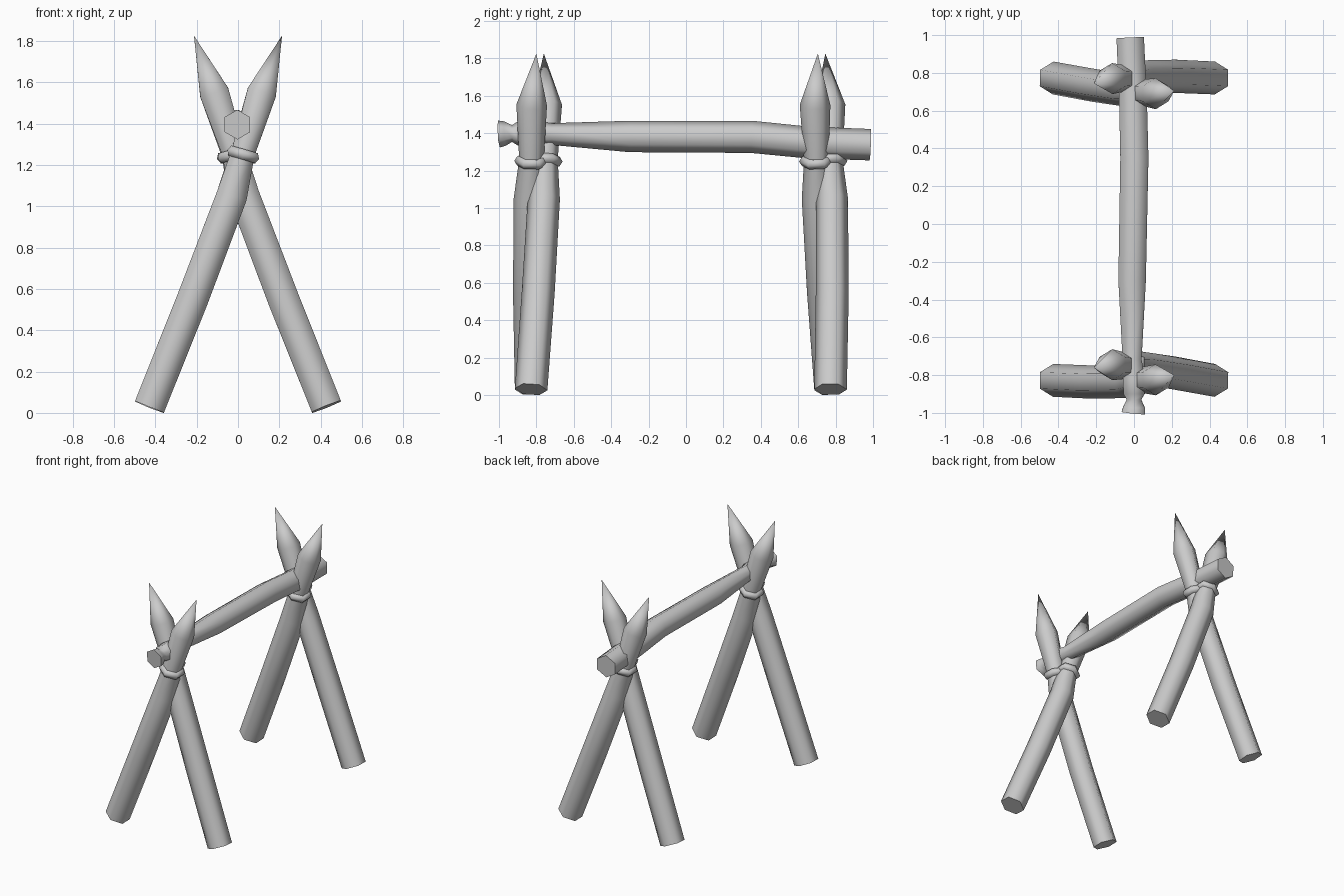
import bpy, bmesh, math
from mathutils import Vector

if "Cube" in bpy.data.objects:
    bpy.data.objects.remove(bpy.data.objects["Cube"])

wood = bpy.data.materials.new("grey_wood")
wood.diffuse_color = (0.6, 0.6, 0.6, 1)
wood.use_nodes = True
wood.node_tree.nodes["Principled BSDF"].inputs["Base Color"].default_value = wood.diffuse_color


def finish(bm, name):
    bmesh.ops.recalc_face_normals(bm, faces=bm.faces[:])
    mesh = bpy.data.meshes.new(name)
    bm.to_mesh(mesh)
    bm.free()
    mesh.materials.append(wood)
    ob = bpy.data.objects.new(name, mesh)
    bpy.context.collection.objects.link(ob)
    bpy.ops.object.select_all(action='DESELECT')
    ob.select_set(True)
    bpy.context.view_layer.objects.active = ob
    bpy.ops.object.shade_smooth_by_angle(angle=math.radians(65))
    return ob


def ring_axes(normal, up):
    """Two axes across a path, the first one as near to up as possible."""
    n = normal.normalized()
    a = (up - n * up.dot(n)).normalized()
    return a, n.cross(a)


def log(name, stations, up):
    """Six-sided log through (x, y, z, radius) stations; radius 0 makes a point."""
    bm = bmesh.new()
    pts = [Vector(s[:3]) for s in stations]
    rings = []
    for i, s in enumerate(stations):
        if s[3] == 0:
            rings.append([bm.verts.new(pts[i])] * 6)
            continue
        before = (pts[i] - pts[max(i - 1, 0)]).normalized()
        after = (pts[min(i + 1, len(pts) - 1)] - pts[i]).normalized()
        a, b = ring_axes(before + after, up)
        rings.append([bm.verts.new(pts[i] + s[3] * (a * math.cos(k * math.pi / 3)
                                                  + b * math.sin(k * math.pi / 3)))
                      for k in range(6)])
    for r, q in zip(rings, rings[1:]):
        for k in range(6):
            j = (k + 1) % 6
            quad = [r[k], r[j], q[j], q[k]]
            bm.faces.new(list(dict.fromkeys(quad)))
    for r in (rings[0], rings[-1]):
        if r[0] is not r[1]:
            bm.faces.new(r)
    return finish(bm, name)


def lashing(name, centre, normal, major=0.063, minor=0.029):
    """Chunky rope ring round a pole."""
    bm = bmesh.new()
    a, b = ring_axes(normal, Vector((0, 1, 0)))
    n = normal.normalized()
    grid = []
    for k in range(6):
        t = k * math.pi / 3
        out = a * math.cos(t) + b * math.sin(t)
        grid.append([bm.verts.new(centre + out * (major + minor * math.cos(u))
                                  + n * minor * math.sin(u))
                     for u in (m * math.pi / 3 for m in range(6))])
    for k in range(6):
        for m in range(6):
            p, q = grid[k], grid[(k + 1) % 6]
            bm.faces.new((p[m], q[m], q[(m + 1) % 6], p[(m + 1) % 6]))
    return finish(bm, name)


# Sharpened poles of one crossed frame: x, y, z, radius
outer_pole = [(-0.428, -0.828, 0.03, 0.087), (-0.22, -0.837, 0.55, 0.088),
              (-0.03, -0.835, 1.05, 0.086), (0.025, -0.826, 1.26, 0.066),
              (0.115, -0.825, 1.55, 0.082), (0.213, -0.80, 1.825, 0)]
inner_pole = [(0.428, -0.828, 0.03, 0.087), (0.22, -0.79, 0.55, 0.088),
              (0.03, -0.76, 1.05, 0.086), (-0.02, -0.752, 1.26, 0.066),
              (-0.115, -0.745, 1.55, 0.082), (-0.213, -0.76, 1.825, 0)]

# The back frame is the front one turned half round
for end in ("front", "back"):
    for kind, pole in (("outer", outer_pole), ("inner", inner_pole)):
        if end == "back":
            pole = [(-x, -y - 0.055, z, r) for x, y, z, r in pole]
        log(f"{end}_{kind}_pole", pole, Vector((0, 1, 0)))
        tie = Vector(pole[3][:3]) - Vector((0, 0, 0.01))
        lashing(f"{end}_{kind}_lashing", tie,
                Vector(pole[4][:3]) - Vector(pole[2][:3]))

# Crossbar resting in the two crotches, with a notched front end
log("crossbar", [(-0.003, -1.0, 1.395, 0.072), (0, -0.97, 1.397, 0.066),
                 (0, -0.93, 1.398, 0.045), (0, -0.9, 1.398, 0.064),
                 (0, -0.82, 1.397, 0.068), (-0.01, -0.72, 1.395, 0.058),
                 (-0.01, -0.3, 1.382, 0.084), (0.002, 0.35, 1.38, 0.086),
                 (-0.005, 0.65, 1.35, 0.085), (-0.02, 0.985, 1.338, 0.084)],
    Vector((0, 0, 1)))
